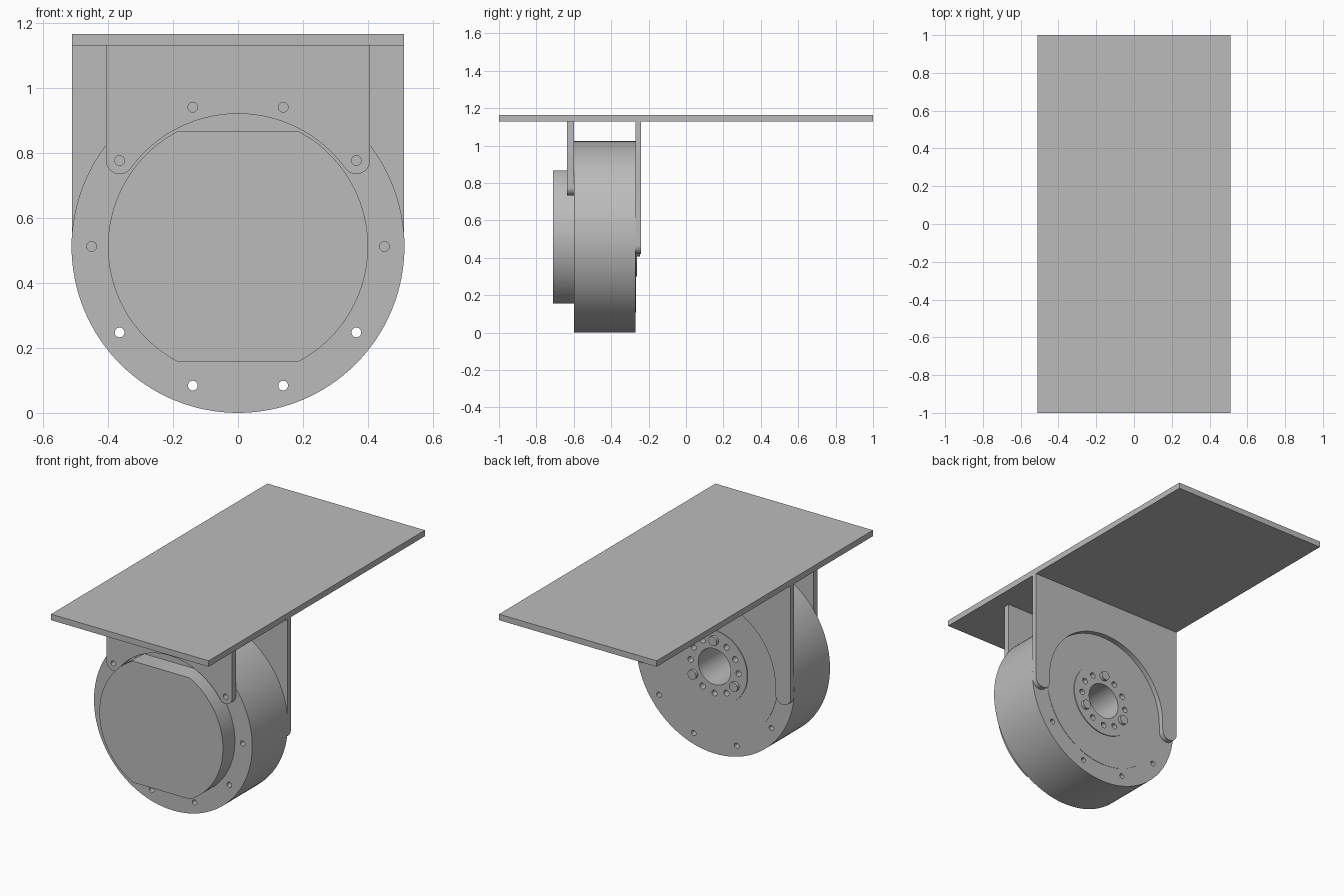
import bpy
import bmesh
from math import sin, cos, radians, degrees, asin

old = bpy.data.objects.get("Cube")
if old:
    bpy.data.objects.remove(old, do_unlink=True)

grey = bpy.data.materials.new("plain_grey")
grey.use_nodes = True
COLOUR = (0.5, 0.5, 0.5, 1)
grey.diffuse_color = COLOUR
grey.node_tree.nodes["Principled BSDF"].inputs["Base Color"].default_value = COLOUR

AXIS_Z = 0.512                     # height of the motor axis
BODY_FRONT, BODY_BACK = -0.6, -0.27
PLATE_BOTTOM, PLATE_TOP = 1.13, 1.165


def arc(cx, cz, r, start, end, steps):
    """Points along an arc in the xz plane, angles in degrees."""
    angles = [radians(start + (end - start) * i / steps) for i in range(steps + 1)]
    return [(cx + r * cos(a), cz + r * sin(a)) for a in angles]


def circle(cx, cz, r, steps):
    return arc(cx, cz, r, 0, 360, steps)[:-1]


def ring(r, angles, hole_r):
    """Small circles spaced round the motor axis."""
    return [circle(r * cos(radians(a)), AXIS_Z + r * sin(radians(a)), hole_r, 24)
            for a in angles]


def extrude(name, profiles, front, back):
    """Solid made from closed xz profiles, running from front to back in y."""
    bm = bmesh.new()
    for profile in profiles:
        face = bm.faces.new([bm.verts.new((x, front, z)) for x, z in profile])
        result = bmesh.ops.extrude_face_region(bm, geom=[face], use_keep_orig=True)
        verts = [v for v in result["geom"] if isinstance(v, bmesh.types.BMVert)]
        bmesh.ops.translate(bm, vec=(0, back - front, 0), verts=verts)
    bmesh.ops.recalc_face_normals(bm, faces=bm.faces)
    mesh = bpy.data.meshes.new(name)
    bm.to_mesh(mesh)
    bm.free()
    mesh.materials.append(grey)
    obj = bpy.data.objects.new(name, mesh)
    bpy.context.collection.objects.link(obj)
    return obj


def finish(obj, *cutters):
    """Cut the holes, then smooth the round sides."""
    bpy.ops.object.select_all(action="DESELECT")
    obj.select_set(True)
    bpy.context.view_layer.objects.active = obj
    for cutter in cutters:
        mod = obj.modifiers.new("cut", "BOOLEAN")
        mod.operation = "DIFFERENCE"
        mod.solver = "EXACT"
        mod.object = cutter
        bpy.ops.object.modifier_apply(modifier=mod.name)
    bpy.ops.object.shade_smooth_by_angle(angle=radians(30))


def mirrored(half):
    """Close a profile by mirroring its right half."""
    return half + [(-x, z) for x, z in reversed(half)]


# Hole cutters
rim_holes = extrude("rim_hole_cutter", ring(0.45, range(0, 360, 36), 0.015), -0.8, -0.2)
bore = extrude("bore_cutter", [circle(0, AXIS_Z, 0.105, 64)], -0.5, -0.2)
bolt_angles = [a for a in range(0, 360, 30) if a % 120 != 90]
bolt_holes = extrude("bolt_hole_cutter", ring(0.155, bolt_angles, 0.017), -0.33, -0.2)

# Mounting plate
plate = extrude("mounting_plate", [mirrored([(0.51, PLATE_BOTTOM), (0.51, PLATE_TOP)])], -1, 1)

# Motor body and the thin rotor disc and hub on its back
body = extrude("motor_body", [circle(0, AXIS_Z, 0.512, 128)], BODY_FRONT, BODY_BACK)
finish(body, rim_holes, bore, bolt_holes)
rotor = extrude("rotor_disc", [circle(0, AXIS_Z, 0.405, 128)], BODY_BACK, BODY_BACK + 0.002)
finish(rotor, bore, bolt_holes)
hub = extrude("hub_disc", [circle(0, AXIS_Z, 0.212, 96)], BODY_BACK, BODY_BACK + 0.007)
finish(hub, bore, bolt_holes)
pins = extrude("hub_pins", ring(0.155, (90, 210, 330), 0.027), BODY_BACK, BODY_BACK + 0.025)
finish(pins)

# Front cap with flats at top and bottom
flat = degrees(asin(0.355 / 0.4))
cap = extrude("front_cap", [arc(0, AXIS_Z, 0.4, -flat, flat, 48)
                            + arc(0, AXIS_Z, 0.4, 180 - flat, 180 + flat, 48)],
              -0.71, BODY_FRONT)
finish(cap)

# Front bracket: arched, with rounded ends round the upper rim holes
lobe_x, lobe_z = 0.45 * cos(radians(36)), AXIS_Z + 0.45 * sin(radians(36))
half = ([(lobe_x + 0.042, PLATE_BOTTOM)] + arc(lobe_x, lobe_z, 0.042, 0, -144, 20)
        + arc(0, AXIS_Z, 0.408, 36, 89, 32)[1:])
front_bracket = extrude("front_bracket", [mirrored(half)], -0.635, BODY_FRONT)
finish(front_bracket, rim_holes)

# Back bracket: full width, reaching below the motor axis
half = ([(0.51, PLATE_BOTTOM)] + arc(0.46, 0.47, 0.05, 0, -180, 24)
        + arc(0, AXIS_Z, 0.41, 0, 89, 48))
back_bracket = extrude("back_bracket", [mirrored(half)], BODY_BACK, -0.24)
finish(back_bracket)

for cutter in (rim_holes, bore, bolt_holes):
    cutter.hide_render = True
    cutter.hide_viewport = True
